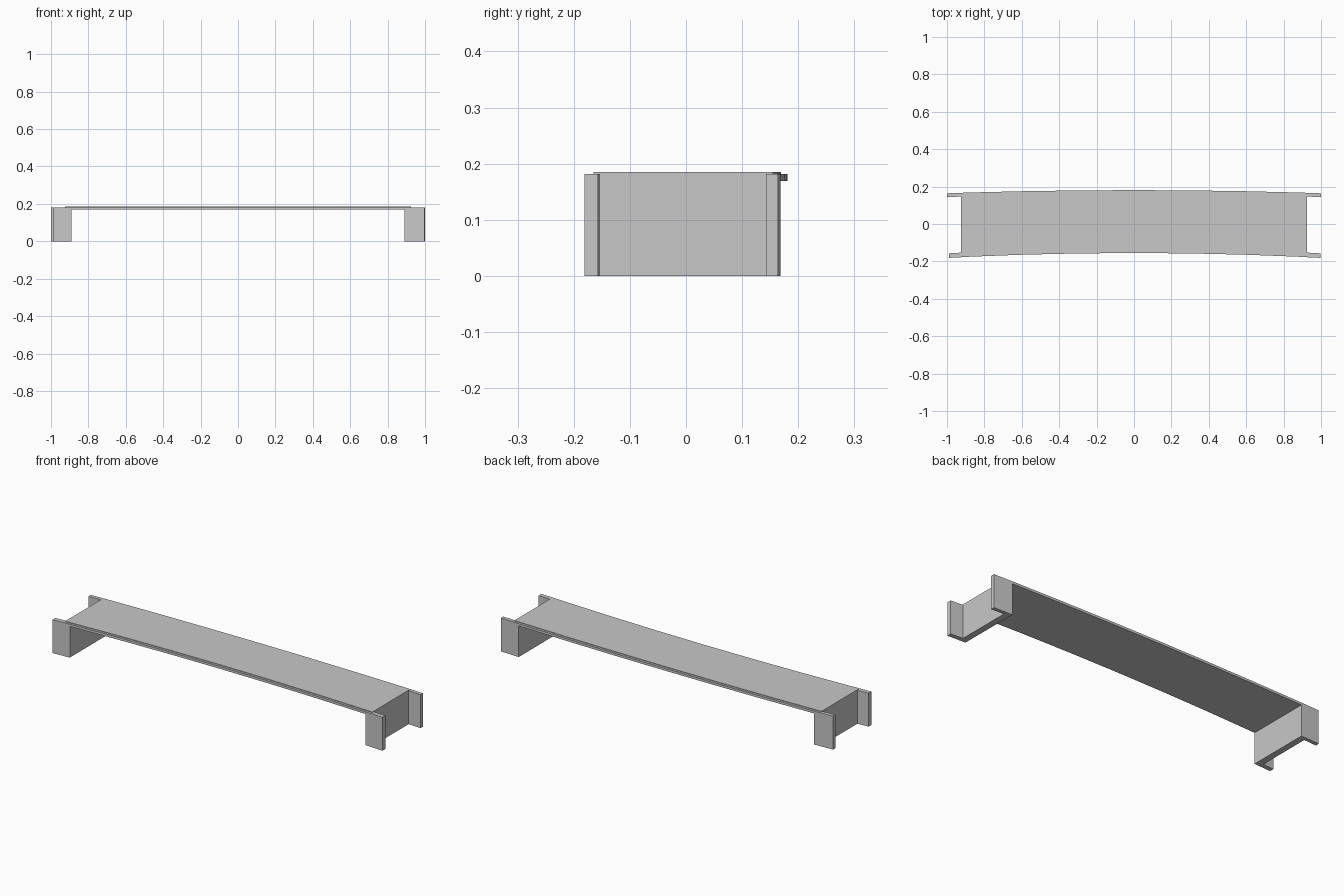
import bpy
import bmesh

cube = bpy.data.objects.get("Cube")
if cube:
    bpy.data.objects.remove(cube, do_unlink=True)

concrete = bpy.data.materials.new("concrete_grey")
concrete.use_nodes = True
colour = (0.58, 0.58, 0.58, 1)
concrete.diffuse_color = colour
concrete.node_tree.nodes["Principled BSDF"].inputs["Base Color"].default_value = colour

WING_TOP = 0.182
END = 0.925      # outer face of the abutment walls
INNER = 0.89     # inner face of the abutment walls


def prism(name, outline, z0, z1):
    """Extrude a plan outline between two heights."""
    bm = bmesh.new()
    base = bm.faces.new([bm.verts.new((x, y, z0)) for x, y in outline])
    top = bmesh.ops.extrude_face_region(bm, geom=[base])["geom"]
    verts = [v for v in top if isinstance(v, bmesh.types.BMVert)]
    bmesh.ops.translate(bm, verts=verts, vec=(0, 0, z1 - z0))
    bmesh.ops.recalc_face_normals(bm, faces=bm.faces)
    mesh = bpy.data.meshes.new(name)
    bm.to_mesh(mesh)
    bm.free()
    mesh.materials.append(concrete)
    obj = bpy.data.objects.new(name, mesh)
    bpy.context.collection.objects.link(obj)
    return obj


def curved_outline(half, inset):
    """Plan of the gently bowed deck."""
    steps = 6
    xs = [half * (2 * i / steps - 1) for i in range(steps + 1)]
    front = [(x, -0.155 - 0.022 * (x / END) ** 2 + inset) for x in xs]
    back = [(x, 0.181 - 0.014 * (x / END) ** 2 - inset) for x in xs]
    return front + back[::-1]


# Deck with a narrower road surface on top
prism("deck_beam", curved_outline(INNER, 0), 0.169, WING_TOP)
prism("road_surface", curved_outline(END, 0.012), WING_TOP, 0.185)


# U-shaped abutments: cross wall with two wings pointing outwards
def abutment(name, side, front_tip):
    plan = [(INNER, -0.176), (front_tip, -0.181), (front_tip, -0.157),
            (END, -0.153), (END, 0.147), (1.0, 0.143),
            (1.0, 0.164), (INNER, 0.168)]
    prism(name, [(side * x, y) for x, y in plan], 0, WING_TOP)


abutment("left_abutment", 1, 0.997)
abutment("right_abutment", -1, 0.99)
